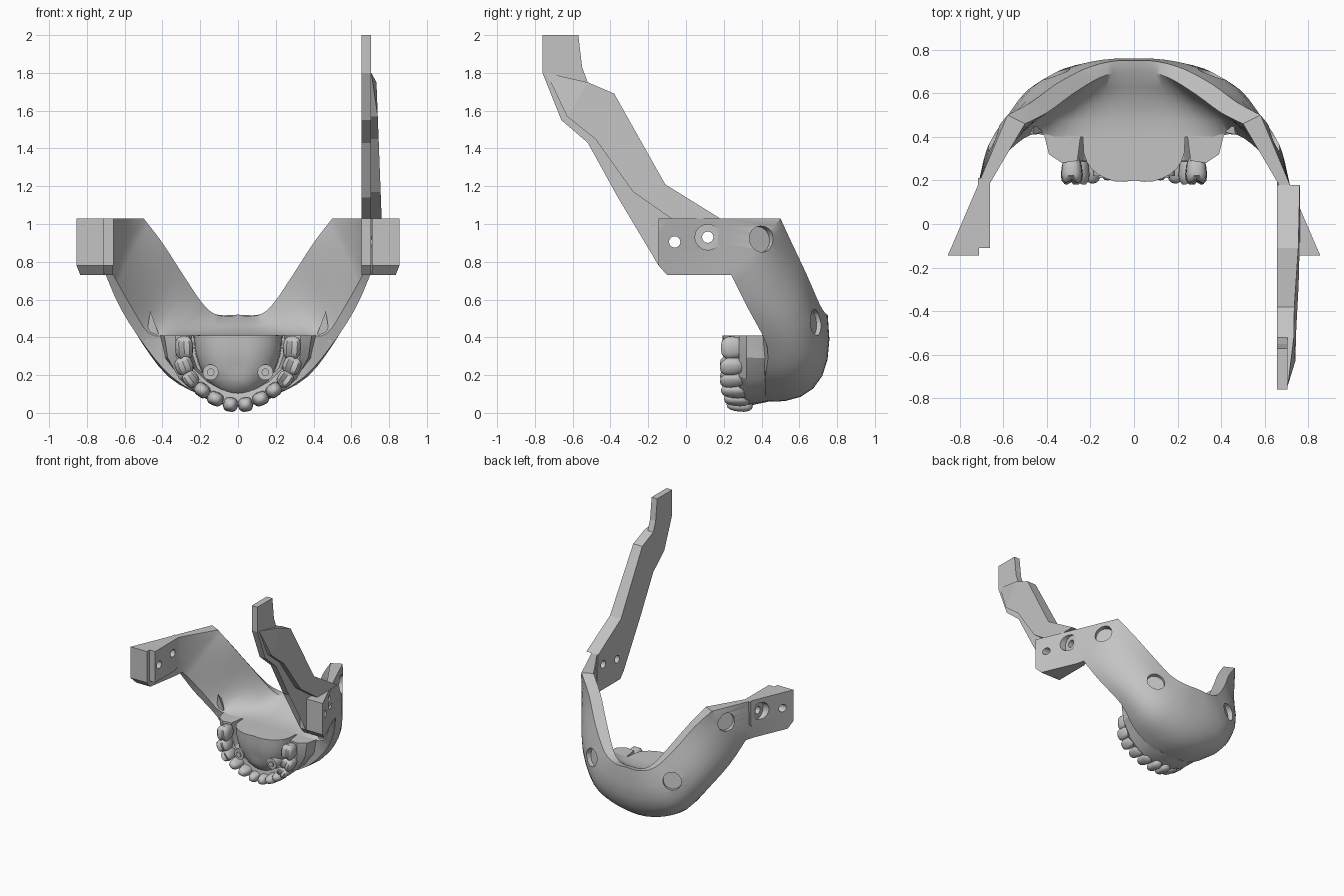
import bpy, bmesh, math
from mathutils import Vector, Matrix

if "Cube" in bpy.data.objects:
    bpy.data.objects.remove(bpy.data.objects["Cube"])

GREY = (0.55, 0.55, 0.55, 1)
grey = bpy.data.materials.new("plain grey")
grey.use_nodes = True
grey.diffuse_color = GREY
grey.node_tree.nodes["Principled BSDF"].inputs["Base Color"].default_value = GREY


def finish(bm, name, smooth=None):
    bmesh.ops.recalc_face_normals(bm, faces=bm.faces)
    mesh = bpy.data.meshes.new(name)
    bm.to_mesh(mesh)
    bm.free()
    mesh.materials.append(grey)
    obj = bpy.data.objects.new(name, mesh)
    bpy.context.collection.objects.link(obj)
    if smooth:
        shade(obj, smooth)
    return obj


def shade(obj, angle):
    bpy.ops.object.select_all(action='DESELECT')
    obj.select_set(True)
    bpy.context.view_layer.objects.active = obj
    bpy.ops.object.shade_smooth_by_angle(angle=math.radians(angle))


def loft(sections, name, smooth=None):
    bm = bmesh.new()
    rings = [[bm.verts.new(p) for p in s] for s in sections]
    n = len(rings[0])
    for a, b in zip(rings, rings[1:]):
        for i in range(n):
            j = (i + 1) % n
            bm.faces.new((a[i], a[j], b[j], b[i]))
    bm.faces.new(rings[0])
    bm.faces.new(rings[-1])
    bmesh.ops.triangulate(bm, faces=bm.faces)
    return finish(bm, name, smooth)


def prism(outline, inner, outer, name):
    """Extrude a (y, z) outline sideways; outer is a function of height."""
    return loft([[(inner, y, z) for y, z in outline],
                 [(outer(z), y, z) for y, z in outline]], name)


def cylinder(center, axis, radius, depth, name, stretch=1):
    bm = bmesh.new()
    bmesh.ops.create_cone(bm, cap_ends=True, segments=16, radius1=radius,
                          radius2=radius, depth=depth)
    turn = Vector(axis).to_track_quat('Z', 'Y').to_matrix().to_4x4()
    bm.transform(Matrix.Translation(center) @ Matrix.Diagonal((1, 1, stretch, 1)) @ turn)
    return finish(bm, name, 40)


def cut(targets, cutters):
    for obj in targets:
        for c in cutters:
            mod = obj.modifiers.new("hole", 'BOOLEAN')
            mod.operation = 'DIFFERENCE'
            mod.solver = 'EXACT'
            mod.object = c
        graph = bpy.context.evaluated_depsgraph_get()
        mesh = bpy.data.meshes.new_from_object(obj.evaluated_get(graph))
        obj.modifiers.clear()
        obj.data = mesh
    for c in cutters:
        bpy.data.objects.remove(c)


def flip(points):
    return [Vector((-p[0], p[1], p[2])) for p in points]


def spline(a, b, c, d, t):
    return 0.5 * (2 * b + (c - a) * t + (2 * a - 5 * b + 4 * c - d) * t ** 2
                  + (3 * b - a - 3 * c + d) * t ** 3)


# Jaw shell: rails running from the side down to the middle of the chin
outer_top = [(.58, .5, 1.03), (.47, .56, .9), (.36, .64, .73), (.23, .71, .57), (.11, .745, .52), (0, .75, .52)]
outer_mid = [(.66, .38, .88), (.6, .47, .68), (.5, .6, .47), (.36, .67, .27), (.19, .695, .19), (0, .7, .16)]
outer_low = [(.7, .24, .73), (.62, .33, .55), (.49, .43, .35), (.35, .42, .19), (.18, .42, .09), (0, .42, .06)]
inner_low = [(.66, .24, .73), (.57, .34, .57), (.47, .41, .42), (.36, .4, .41), (.19, .4, .41), (0, .4, .41)]
inner_mid = [(.59, .35, .88), (.49, .44, .72), (.39, .52, .56), (.28, .54, .46), (.15, .55, .43), (0, .55, .43)]
inner_top = [(.5, .46, 1.03), (.4, .51, .9), (.29, .59, .73), (.18, .66, .57), (.1, .69, .515), (0, .7, .51)]


def arc(a, m, b, steps):
    a, m, b = Vector(a), Vector(m), Vector(b)
    ctrl = 2 * m - (a + b) / 2
    return [a * (1 - t) ** 2 + ctrl * 2 * t * (1 - t) + b * t * t
            for t in (i / steps for i in range(steps + 1))]


def ring(ot, om, ol, il, im, it):
    return arc(ot, om, ol, 7) + arc(il, im, it, 4)


def plate_ring(y, outer, inner, low, high=1.03):
    c = [Vector(p) for p in ((outer, y, high), (outer, y, low), (inner, y, low), (inner, y, high))]
    return ring(c[0], (c[0] + c[1]) / 2, c[1], c[2], (c[2] + c[3]) / 2, c[3])


half = [ring(*pts) for pts in zip(outer_top, outer_mid, outer_low, inner_low, inner_mid, inner_top)]
keys = half + [flip(s) for s in half[-2::-1]]
padded = [keys[0]] + keys + [keys[-1]]
body = []
for k in range(len(keys) - 1):
    for t in (0, 1 / 3, 2 / 3):
        body.append([spline(*quad, t) for quad in zip(*padded[k:k + 4])])
body.append(keys[-1])
plate = [plate_ring(-.145, .855, .71, .78), plate_ring(-.1, .835, .71, .73),
         plate_ring(.18, .715, .665, .73)]
shell = loft(plate + body + [flip(s) for s in plate[::-1]], "jaw_shell")

# Mounting pads and the tall arm on the left side
arm = prism([(-.76, 2), (-.57, 2), (-.55, 1.83), (-.52, 1.75), (-.38, 1.69), (-.11, 1.21),
             (.18, 1.03), (.2, .73), (-.1, .73), (-.145, .78), (-.145, 1.03), (-.36, 1.14),
             (-.52, 1.43), (-.66, 1.55), (-.76, 1.8)], .655, lambda z: .705, "arm_plate")
ridge = prism([(-.74, 1.8), (-.52, 1.75), (-.38, 1.69), (-.11, 1.21), (.18, 1.03), (-.08, 1.03),
               (-.28, 1.17), (-.48, 1.45), (-.63, 1.57)], .69,
              lambda z: .706 if z > 1.79 else .735 + (1.7 - z) * .038, "arm_ridge")
pad = prism([(-.11, 1.03), (.21, 1.03), (.21, .85), (.15, .78), (-.11, .78)],
            -.66, lambda z: -.715, "right_mounting_pad")

# Screw holes: through bores, counterbores and round sockets
bores = [cylinder((0, y, z), (1, 0, 0), .03, 3, "bore") for y, z in ((-.06, .905), (.115, .93))]
sockets = []
for s in (1, -1):
    sockets += [cylinder((s * .82, -.06, .905), (1, 0, 0), .068, .1, "counterbore"),
                cylinder((s * .76, .115, .93), (1, 0, 0), .068, .08, "counterbore"),
                cylinder((s * .64, .4, .92), (s * .85, .5, .1), .07, .07, "socket"),
                cylinder((s * .36, .69, .48), (s * .45, .87, .1), .07, .07, "socket")]
arm_holes = [cylinder((.7, -.535, 1.555), (1, 0, 0), .06, .4, "arm_hole"),
             cylinder((.7, -.655, 1.905), (1, 0, 0), .065, .4, "tab_hole", 1.18)]
cut([shell], sockets)
cut([arm, ridge], arm_holes)
cut([shell, arm, pad], bores)
shade(shell, 32)

# Palate dome with a flat top
bm = bmesh.new()
bmesh.ops.create_uvsphere(bm, u_segments=32, v_segments=20, radius=1)
for v in bm.verts:
    y = math.copysign(abs(v.co.y) ** .65, v.co.y)
    notch = .015 * math.exp(-(v.co.x / .2) ** 2) if y < -.8 else 0
    v.co = (v.co.x * .235, .4 + y * .215 + notch, .41 + v.co.z * .33)
for point, normal in (((0, 0, .41), (0, 0, 1)), ((0, .44, 0), (0, 1, 0))):
    cutting = bmesh.ops.bisect_plane(bm, geom=bm.verts[:] + bm.edges[:] + bm.faces[:],
                                     plane_co=point, plane_no=normal, clear_outer=True)
    edges = [e for e in cutting["geom_cut"] if isinstance(e, bmesh.types.BMEdge)]
    bmesh.ops.holes_fill(bm, edges=edges, sides=0)
finish(bm, "palate_dome", 35)

# Gum arch, flaring into wings at the upper ends
path = [(.3, .41, .12), (.3, .31, .09), (.265, .21, .05), (.19, .135, .03), (.1, .085, .02), (0, .07, .01)]
gum = []
for x, z, flare in path:
    out = Vector((x, 0, min(0, z - .38))).normalized()
    mid = Vector((x, 0, z))
    gum.append([mid + out * r + Vector((0, y, 0)) for r, y in
                ((-.06, .44), (-.04, .29), (.03, .28), (.03 + flare * .5, .32), (flare, .44))])
loft(gum + [flip(s) for s in gum[-2::-1]], "gum_arch", 25)


def tooth(x, y, z, along, across, length, grooved, name):
    bm = bmesh.new()
    bmesh.ops.create_uvsphere(bm, u_segments=14, v_segments=10, radius=1)
    for v in bm.verts:
        p = [math.copysign(abs(c) ** .75, c) for c in v.co]
        # Chewing groove on the front end
        if grooved and p[1] < -.5:
            p[1] += .3 * max(0, 1 - 2 * abs(p[0]))
        taper = 1 + .15 * p[1] * (-1 if grooved else 1)
        v.co = (p[0] * across * taper, p[1] * length, p[2] * along * taper)
    turn = Matrix.Rotation(-math.atan2(z - .36, x), 4, 'Y')
    bm.transform(Matrix.Translation((x, y, z)) @ turn)
    finish(bm, name, 50)


# Teeth, palate pins and corner fins on both sides
teeth = [(.285, .25, .345, .06, .047), (.285, .245, .25, .047, .047), (.25, .245, .18, .042, .04),
         (.19, .255, .12, .042, .036), (.12, .27, .075, .042, .036), (.04, .285, .045, .038, .038)]
for side, s in (("left", 1), ("right", -1)):
    for i, (x, y, z, along, across) in enumerate(teeth):
        tooth(s * x, y, z, along, across, .07, i < 3, f"{side}_tooth_{i + 1}")
    cylinder((s * .145, .26, .215), (0, 1, 0), .042, .08, side + "_pin_collar")
    cylinder((s * .145, .25, .215), (0, 1, 0), .02, .08, side + "_pin")
    bm = bmesh.new()
    for p in ((.465, .41, .54), (.42, .42, .42), (.49, .42, .37), (.45, .52, .4)):
        bm.verts.new((s * p[0], p[1], p[2]))
    bmesh.ops.convex_hull(bm, input=bm.verts)
    finish(bm, side + "_corner_fin")
